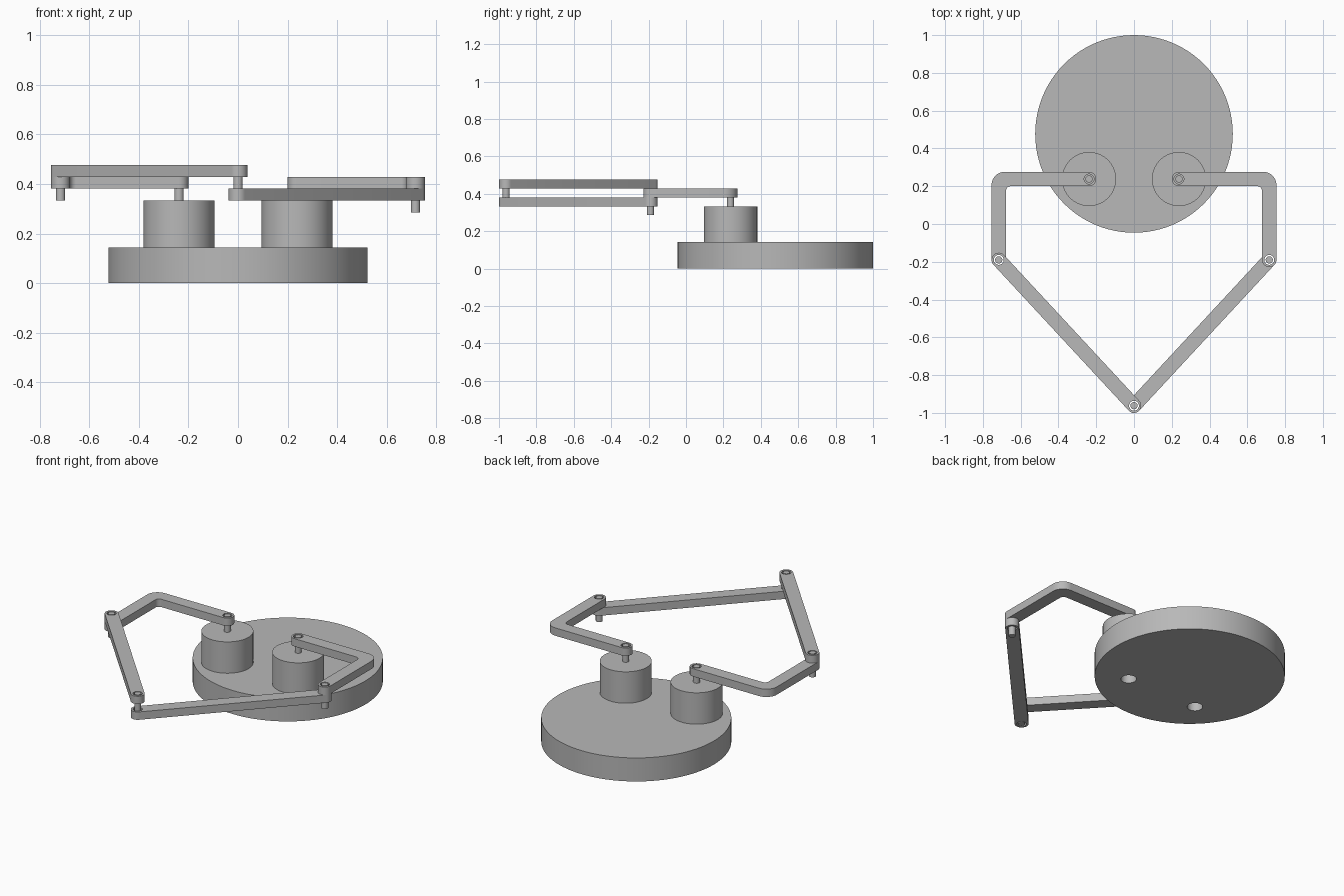
import bpy, bmesh, math
from math import cos, sin, pi

cube = bpy.data.objects.get("Cube")
if cube:
    bpy.data.objects.remove(cube, do_unlink=True)

grey = bpy.data.materials.new("plain grey")
grey.use_nodes = True
GREY = (0.48, 0.48, 0.48, 1)
grey.diffuse_color = GREY
grey.node_tree.nodes["Principled BSDF"].inputs["Base Color"].default_value = GREY

UNIT = 1 / 21          # thickness of one bar
HALF = 0.038           # half width of a bar
PIN, BORE = 0.019, 0.026
SHAFT_X, SHAFT_Y = 0.238, 0.238
ELBOW_X, ELBOW_Y = 0.716, -0.19
TIP = (0, -0.962)


def arc(centre, radius, start, end, steps=16):
    angles = [start + (end - start) * i / steps for i in range(steps + 1)]
    return [(centre[0] + radius * cos(a), centre[1] + radius * sin(a)) for a in angles]


def circle(centre, radius, steps=32):
    return arc(centre, radius, 0, 2 * pi, steps)[:-1]


def plate(name, loops, low, high):
    """Extruded flat outline; inner loops become holes. Heights in bar units."""
    curve = bpy.data.curves.new(name, "CURVE")
    curve.dimensions = "2D"
    curve.fill_mode = "BOTH"
    curve.extrude = (high - low) * UNIT / 2
    for loop in loops:
        spline = curve.splines.new("POLY")
        spline.points.add(len(loop) - 1)
        for point, (x, y) in zip(spline.points, loop):
            point.co = (x, y, 0, 1)
        spline.use_cyclic_u = True
    helper = bpy.data.objects.new(name + " outline", curve)
    bpy.context.collection.objects.link(helper)
    graph = bpy.context.evaluated_depsgraph_get()
    mesh = bpy.data.meshes.new_from_object(helper.evaluated_get(graph))
    bpy.data.objects.remove(helper, do_unlink=True)
    bpy.data.curves.remove(curve)

    bm = bmesh.new()
    bm.from_mesh(mesh)
    bmesh.ops.remove_doubles(bm, verts=bm.verts, dist=1e-5)
    bmesh.ops.recalc_face_normals(bm, faces=bm.faces)
    for face in bm.faces:
        face.smooth = True
        face.material_index = 0
    bm.to_mesh(mesh)
    bm.free()
    mesh.set_sharp_from_angle(angle=math.radians(35))
    mesh.materials.clear()
    mesh.materials.append(grey)
    obj = bpy.data.objects.new(name, mesh)
    obj.location.z = (low + high) * UNIT / 2
    bpy.context.collection.objects.link(obj)
    return obj


def crank_outline(side):
    outer, inner = 0.07, 0.025
    right, top = ELBOW_X + HALF, SHAFT_Y + HALF
    points = arc((SHAFT_X, SHAFT_Y), HALF, pi / 2, 3 * pi / 2)
    points += arc((ELBOW_X - HALF - inner, SHAFT_Y - HALF - inner), inner, pi / 2, 0)
    points += arc((ELBOW_X, ELBOW_Y), HALF, pi, 2 * pi)
    points += arc((right - outer, top - outer), outer, 0, pi / 2)
    return [(side * x, y) for x, y in points]


def bar_outline(a, b):
    heading = math.atan2(b[1] - a[1], b[0] - a[0])
    return (arc(a, HALF, heading + pi / 2, heading + 3 * pi / 2)
            + arc(b, HALF, heading - pi / 2, heading + pi / 2))


# Round base with a hole under each motor
shafts = [(s * SHAFT_X, SHAFT_Y) for s in (1, -1)]
plate("base", [circle((0, 0.477), 0.523, 96)] + [circle(c, 0.043) for c in shafts], 0, 3)

# Motors, cranks and forearms; the left forearm runs below its crank, the right above
for label, side, forearm_low, pin_low in (("left", 1, 7, 6), ("right", -1, 9, 7)):
    shaft = (side * SHAFT_X, SHAFT_Y)
    elbow = (side * ELBOW_X, ELBOW_Y)
    plate(label + "_motor", [circle(shaft, 0.143, 64)], 3, 7)
    plate(label + "_motor_shaft", [circle(shaft, PIN)], 7, 9)
    plate(label + "_crank",
          [crank_outline(side), circle(shaft, BORE), circle(elbow, BORE)], 8, 9)
    plate(label + "_forearm",
          [bar_outline(elbow, TIP), circle(elbow, BORE), circle(TIP, BORE)],
          forearm_low, forearm_low + 1)
    plate(label + "_elbow_pin", [circle(elbow, PIN)], pin_low, pin_low + 3)

# Pin joining the two forearms
plate("tip_pin", [circle(TIP, PIN)], 7, 10)
